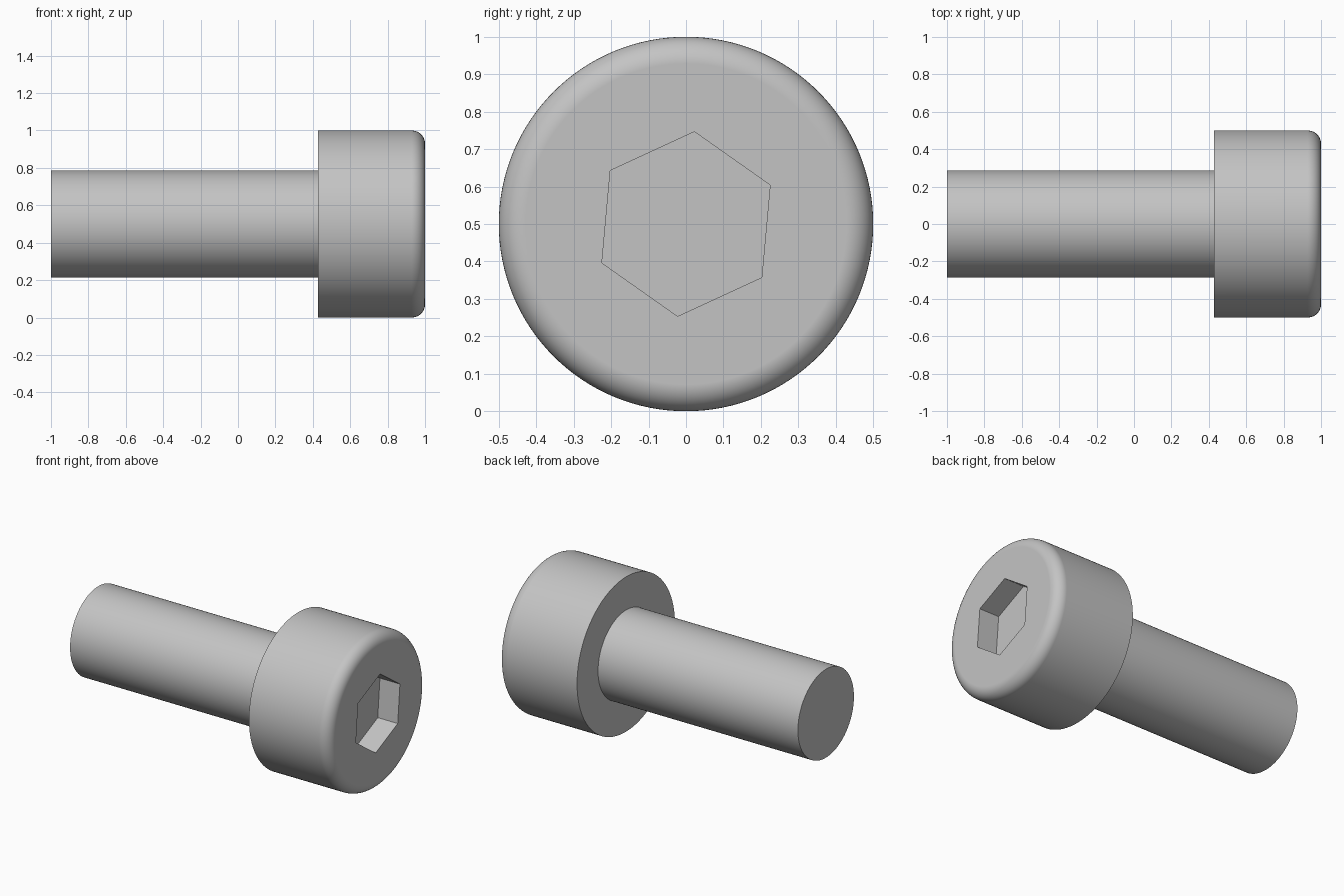
import bpy, bmesh
from math import pi, radians, sin, cos
from mathutils import Matrix, Vector

cube = bpy.data.objects.get("Cube")
if cube:
    bpy.data.objects.remove(cube, do_unlink=True)

UNIT = 1 / 7                 # all sizes are simple multiples of this
AXIS_Z = 0.5
HEAD_R, SHANK_R = 3.5 * UNIT, 2 * UNIT
HEAD_BACK, HEAD_FACE, TIP = 1 - 4 * UNIT, 1.0, -1.0
FILLET, SOCKET_DEPTH = 0.5 * UNIT, UNIT
SOCKET_R = 1.5 * UNIT / cos(pi / 6)
SEGMENTS, FILLET_STEPS = 128, 10


def new_object(name, bm):
    bmesh.ops.recalc_face_normals(bm, faces=bm.faces)
    mesh = bpy.data.meshes.new(name)
    bm.to_mesh(mesh)
    bm.free()
    obj = bpy.data.objects.new(name, mesh)
    bpy.context.collection.objects.link(obj)
    return obj


def lathe_x(name, profile):
    """Revolve (x, radius) points about the screw axis and cap both ends."""
    bm = bmesh.new()
    verts = [bm.verts.new((x, 0, AXIS_Z + r)) for x, r in profile]
    edges = [bm.edges.new(pair) for pair in zip(verts, verts[1:])]
    bmesh.ops.spin(bm, geom=verts + edges, cent=(0, 0, AXIS_Z), axis=(1, 0, 0),
                   angle=2 * pi, steps=SEGMENTS)
    bmesh.ops.remove_doubles(bm, verts=bm.verts, dist=1e-5)
    bmesh.ops.holes_fill(bm, edges=[e for e in bm.edges if e.is_boundary], sides=0)
    return new_object(name, bm)


# Shank and rounded head as one turned body
profile = [(TIP, SHANK_R), (HEAD_BACK, SHANK_R), (HEAD_BACK, HEAD_R)]
for i in range(FILLET_STEPS + 1):
    a = pi / 2 * i / FILLET_STEPS
    profile.append((HEAD_FACE - FILLET + FILLET * sin(a),
                    HEAD_R - FILLET + FILLET * cos(a)))
screw = lathe_x("screw_body", profile)

# Hexagonal socket cutter, slightly turned about the axis
bm = bmesh.new()
turn = radians(24.8)
ring = [bm.verts.new((HEAD_FACE - SOCKET_DEPTH,
                      SOCKET_R * cos(turn + k * pi / 3),
                      AXIS_Z + SOCKET_R * sin(turn + k * pi / 3))) for k in range(6)]
floor = bm.faces.new(ring)
walls = bmesh.ops.extrude_face_region(bm, geom=[floor], use_keep_orig=True)
top = [g for g in walls["geom"] if isinstance(g, bmesh.types.BMVert)]
bmesh.ops.translate(bm, verts=top, vec=(2 * SOCKET_DEPTH, 0, 0))
cutter = new_object("socket_cutter", bm)
cutter.hide_render = True

# Cut the socket, then drop the cutter
bpy.ops.object.select_all(action='DESELECT')
screw.select_set(True)
bpy.context.view_layer.objects.active = screw
cut = screw.modifiers.new("socket", 'BOOLEAN')
cut.operation = 'DIFFERENCE'
cut.solver = 'EXACT'
cut.object = cutter
bpy.ops.object.modifier_apply(modifier=cut.name)
bpy.data.objects.remove(cutter, do_unlink=True)

# Smooth turned surfaces, flat faces kept clean
bpy.ops.object.shade_smooth_by_angle(angle=radians(30))
weighted = screw.modifiers.new("clean_normals", 'WEIGHTED_NORMAL')
weighted.keep_sharp = True

# Plain grey metal
grey = bpy.data.materials.new("plain_grey")
colour = (0.55, 0.55, 0.55, 1)
grey.use_nodes = True
grey.diffuse_color = colour
grey.node_tree.nodes["Principled BSDF"].inputs["Base Color"].default_value = colour
screw.data.materials.clear()
screw.data.materials.append(grey)
